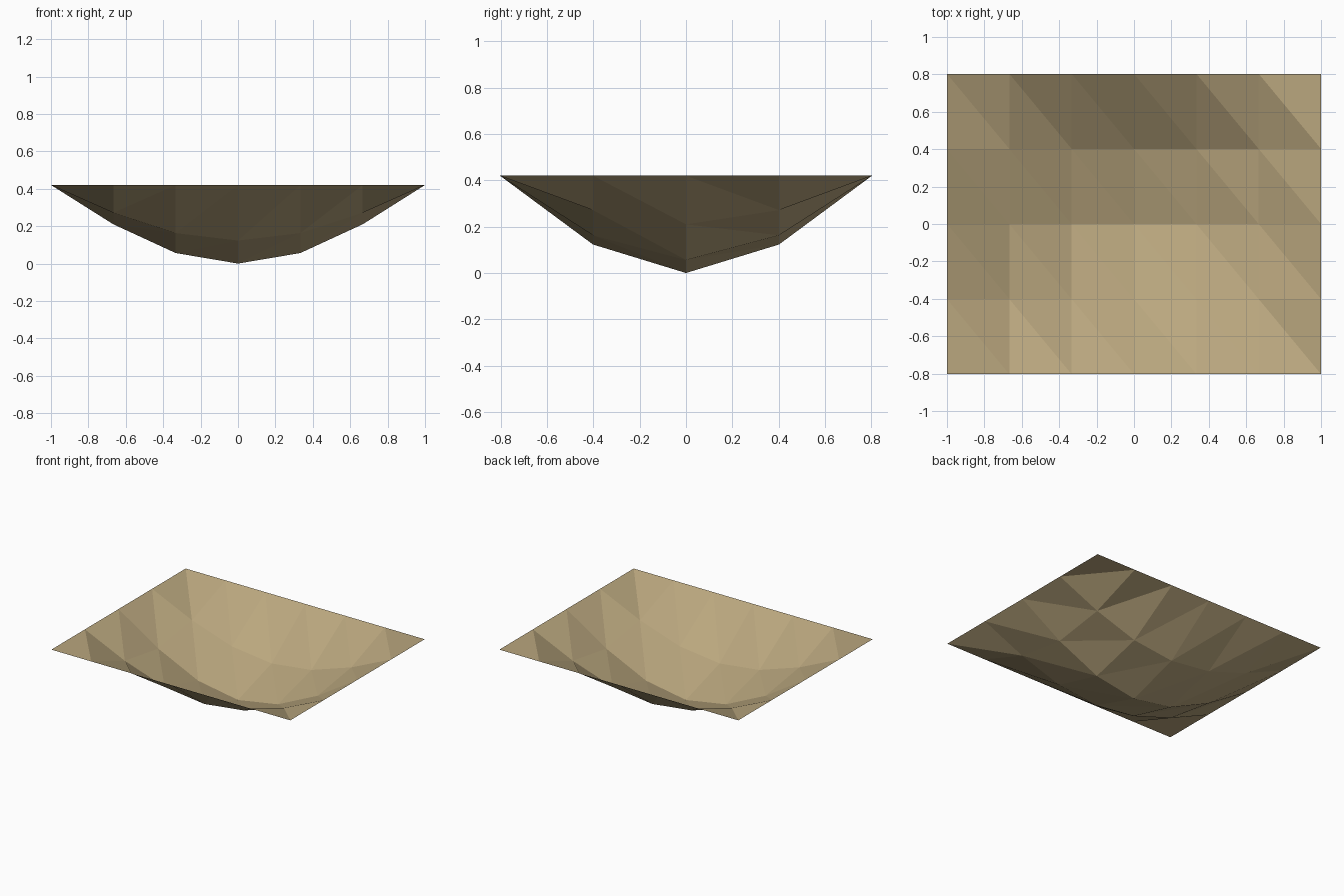
import bpy, bmesh, math

if "Cube" in bpy.data.objects:
    bpy.data.objects.remove(bpy.data.objects["Cube"])

HALF_X, HALF_Y, DEPTH = 1.0, 0.803, 0.42
NX, NY = 6, 4

# One flat tan colour
tan = bpy.data.materials.new("tan")
tan.diffuse_color = (0.49, 0.385, 0.21, 1.0)
tan.use_nodes = True
tan.node_tree.nodes["Principled BSDF"].inputs["Base Color"].default_value = tan.diffuse_color

# Sagging sheet: flat rectangular rim, cosine bowl in both directions
bm = bmesh.new()
grid = []
for j in range(NY + 1):
    v = -1 + 2 * j / NY
    row = []
    for i in range(NX + 1):
        u = -1 + 2 * i / NX
        z = DEPTH * (1 - math.cos(u * math.pi / 2) * math.cos(v * math.pi / 2))
        row.append(bm.verts.new((u * HALF_X, v * HALF_Y, z)))
    grid.append(row)

# Every cell is split from its back left to its front right corner
for j in range(NY):
    for i in range(NX):
        a, b = grid[j][i], grid[j][i + 1]
        c, d = grid[j + 1][i + 1], grid[j + 1][i]
        bm.faces.new((a, b, d))
        bm.faces.new((b, c, d))

mesh = bpy.data.meshes.new("sagging_sheet")
bm.to_mesh(mesh)
bm.free()
mesh.materials.append(tan)
sheet = bpy.data.objects.new("sagging_sheet", mesh)
bpy.context.collection.objects.link(sheet)
